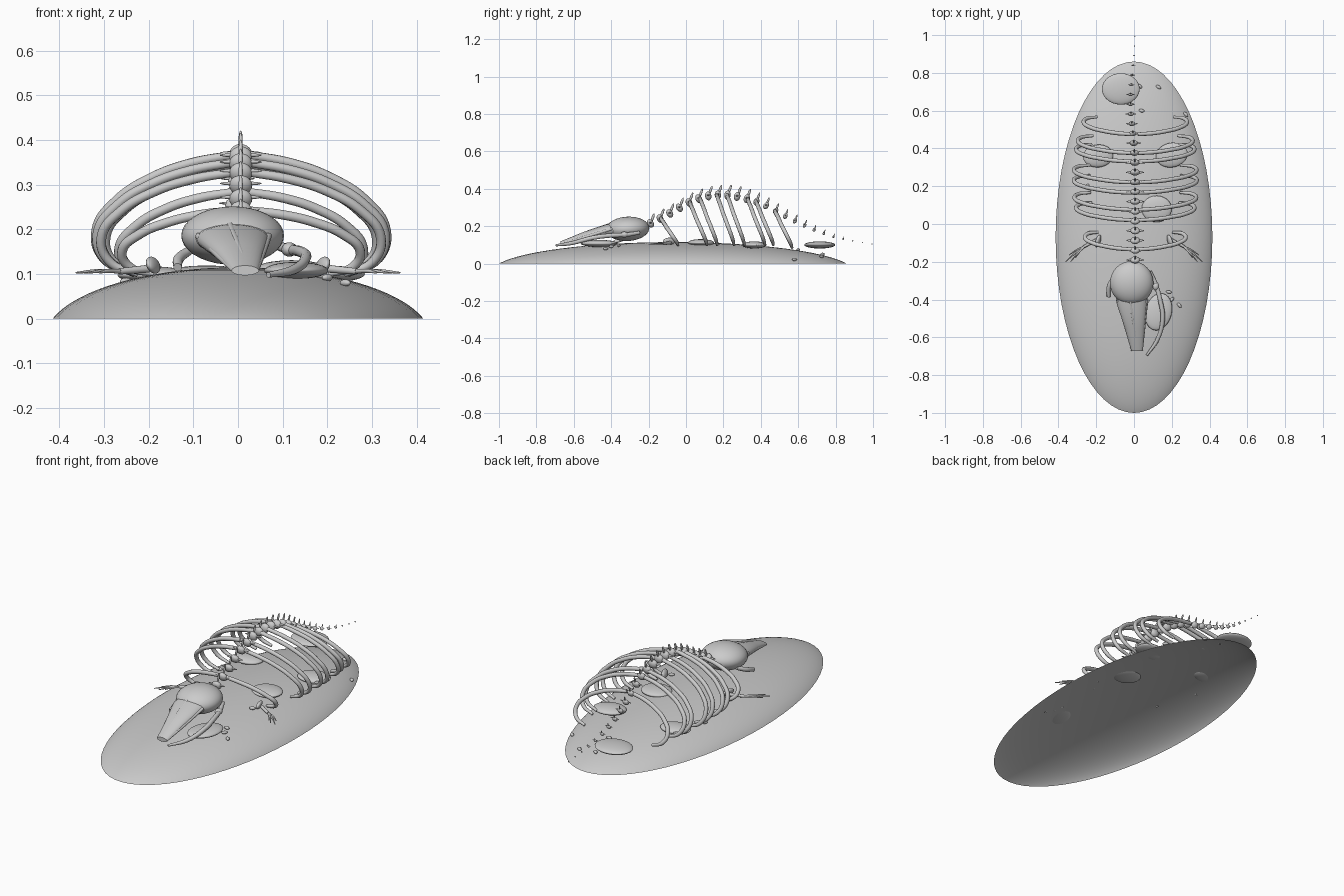
import bpy, bmesh, math, random
from mathutils import Vector

if "Cube" in bpy.data.objects:
    bpy.data.objects.remove(bpy.data.objects["Cube"])
random.seed(4)

# spine height along y
SPINE = [(-.2, .21), (-.1, .26), (0, .32), (.1, .36), (.2, .37), (.3, .355), (.4, .325),
         (.5, .27), (.6, .22), (.7, .175), (.8, .14), (.9, .12), (1.0, .105)]

def lerp(table, y):
    for (a, za), (b, zb) in zip(table, table[1:]):
        if y <= b:
            return za + (zb - za) * (y - a) / (b - a)
    return table[-1][1]

K = .96
def ground(x, y):
    r2 = min(1, (x / .415) ** 2 + ((y + .07) / .93) ** 2)
    e = math.sqrt(1 - K * K)
    return .115 * (math.sqrt(1 - K * K * r2) - e) / (1 - e)

def finish(name, bm):
    me = bpy.data.meshes.new(name)
    bm.to_mesh(me)
    bm.free()
    me.shade_smooth()
    ob = bpy.data.objects.new(name, me)
    bpy.context.collection.objects.link(ob)
    return ob

def ball(name, loc, size, rot=(0, 0, 0), seg=16):
    bm = bmesh.new()
    bmesh.ops.create_uvsphere(bm, u_segments=seg, v_segments=seg // 2 + 2, radius=1)
    ob = finish(name, bm)
    ob.location, ob.scale, ob.rotation_euler = loc, size, rot
    return ob

def tube(name, pts, radius, taper=None):
    cu = bpy.data.curves.new(name, 'CURVE')
    cu.dimensions = '3D'
    cu.bevel_depth = radius
    cu.bevel_resolution = 3
    cu.resolution_u = 8
    cu.use_fill_caps = True
    sp = cu.splines.new('BEZIER')
    sp.bezier_points.add(len(pts) - 1)
    for i, (p, b) in enumerate(zip(pts, sp.bezier_points)):
        b.co = p
        b.handle_left_type = b.handle_right_type = 'AUTO'
        b.radius = taper[i] if taper else 1
    ob = bpy.data.objects.new(name, cu)
    bpy.context.collection.objects.link(ob)
    return ob

# mound: open domed shell
bm = bmesh.new()
N, R = 64, 20
rings = []
for j in range(1, R + 1):
    r = math.sin(j / R * math.pi / 2)
    ring = []
    for i in range(N):
        a = 2 * math.pi * i / N
        x, y = .415 * r * math.cos(a), -.07 + .93 * r * math.sin(a)
        ring.append(bm.verts.new((x, y, ground(x, y))))
    rings.append(ring)
top = bm.verts.new((0, -.07, .115))
for i in range(N):
    k = (i + 1) % N
    bm.faces.new((top, rings[0][i], rings[0][k]))
    for a, b in zip(rings, rings[1:]):
        bm.faces.new((a[i], b[i], b[k], a[k]))
finish("sand_mound", bm)

# vertebrae with upright and side processes, shrinking along the tail
n = 24
for i in range(n):
    y = -.19 + i * .0515
    z = lerp(SPINE, y)
    s = 1 if y < .3 else max(.14, 1 - (y - .3) / .72)
    x = .006 - .025 * math.exp(-((y - .65) / .2) ** 2)
    slope = math.atan2(lerp(SPINE, y + .03) - lerp(SPINE, y - .03), .06)
    ball("vertebra", (x, y, z), (.026 * s, .017 * s, .024 * s), (slope, 0, 0))
    if y < .88:
        ball("neural_spine", (x, y + .012 * s, z + .03 * s), (.005 * s, .007 * s, .026 * s), (-.35, 0, 0), 10)
        ball("side_process", (x, y, z + .004), (.05 * s, .008 * s, .005 * s), (0, 0, 0), 10)

# rib pairs: sideways share, height share, backward lean
RIB = [(.05, 1, 0), (.35, .93, .006), (.62, .81, .018), (.86, .62, .035),
       (1, .37, .06), (.95, .13, .083), (.74, .0, .092)]
WIDTH = [(-.2, .24), (-.1, .28), (.05, .32), (.2, .325), (.35, .31), (.5, .265)]
for y0 in (-.135, .02, .075, .165, .22, .33, .375, .475):
    w, zt = lerp(WIDTH, y0), lerp(SPINE, y0)
    zb = .085 if y0 > .4 else .1
    for s in (-1, 1):
        pts = [(.007 + s * w * fx, y0 + fy, zb + (zt - zb) * fz) for fx, fz, fy in RIB]
        tube("rib", pts, .011, (.9, 1, 1, 1, 1, .95, .65))

# skull
ball("braincase", (-.012, -.312, .186), (.115, .116, .065), (.05, 0, 0), 32)

# tapering flat snout
bm = bmesh.new()
sections = [(-.36, -.012, .085, .18, .038), (-.425, -.011, .08, .176, .034), (-.55, .004, .052, .143, .025),
            (-.672, .016, .03, .108, .011)]
prev = None
for y, cx, hw, z, hz in sections:
    ring = [bm.verts.new((cx + hw * math.cos(a), y, z + hz * math.sin(a)))
            for a in [2 * math.pi * i / 24 for i in range(24)]]
    if prev:
        for i in range(24):
            k = (i + 1) % 24
            bm.faces.new((prev[i], prev[k], ring[k], ring[i]))
    else:
        bm.faces.new(ring)
    prev = ring
bm.faces.new(prev[::-1])
bmesh.ops.recalc_face_normals(bm, faces=bm.faces)
snout = finish("snout", bm)
snout.data.set_sharp_from_angle(angle=math.radians(40))
# ridges along the snout
tube("snout_ridge", [(-.018, -.41, .208), (0, -.54, .165), (.02, -.66, .118)], .008, (1, .9, .5))
for s in (-1, 1):
    tube("snout_edge", [(-.01 + s * .078, -.4, .185), (.004 + s * .05, -.54, .143), (.016 + s * .026, -.67, .108)],
         .008, (1, .9, .6))

# lower jaw: one long displaced half, one broken stub
tube("jaw_long", [(.085, -.25, .165), (.115, -.32, .155), (.14, -.41, .15), (.152, -.5, .138),
                  (.125, -.61, .11), (.068, -.695, .098)], .012, (.8, 1, 1, 1, .9, .5))
ball("jaw_joint", (.115, -.33, .155), (.018, .022, .016))
tube("jaw_stub", [(-.105, -.28, .155), (-.132, -.33, .135), (-.135, -.385, .115)], .012, (.8, 1, .8))

# flippers: shoulder blade, arm bone and splayed fingers
for s in (-1, 1):
    ball("shoulder_blade", (s * .19, -.09, .12), (.012, .035, .02), (0, s * .4, s * .3))
    tube("arm_bone", [(s * .2, -.085, .112), (s * .265, -.12, .106)], .009, (1, .8))
    for tx, ty in ((.362, -.2), (.335, -.2), (.31, -.18), (.345, -.165)):
        mid = ((.265 + tx) / 2, (-.12 + ty) / 2 + .004)
        tube("finger_bone", [(s * .262, -.118, .106), (s * mid[0], mid[1], .107), (s * tx, ty, .103)],
             .005, (1, .9, .4))

# half-buried flat stones
for x, y, rx, ry, z, a in ((-.07, .715, .1, .083, .1, 0), (.13, -.465, .07, .1, .108, -.25),
                           (.2, .365, .085, .065, .1, .2), (-.19, .36, .08, .06, .098, .1),
                           (.12, .08, .08, .07, .112, 0)):
    ball("flat_stone", (x, y, z), (rx, ry, .019), (0, 0, a), 28)
# scattered fragments
for x, y in ((.13, .725), (.275, .58), (.04, .6), (.03, .73), (.24, -.43), (.185, -.36), (.2, -.4), (-.25, .2), (.17, -.12)):
    ball("bone_fragment", (x, y, ground(x, y) + .006), (.016, .009, .008), (0, 0, random.uniform(-1, 1)), 10)
